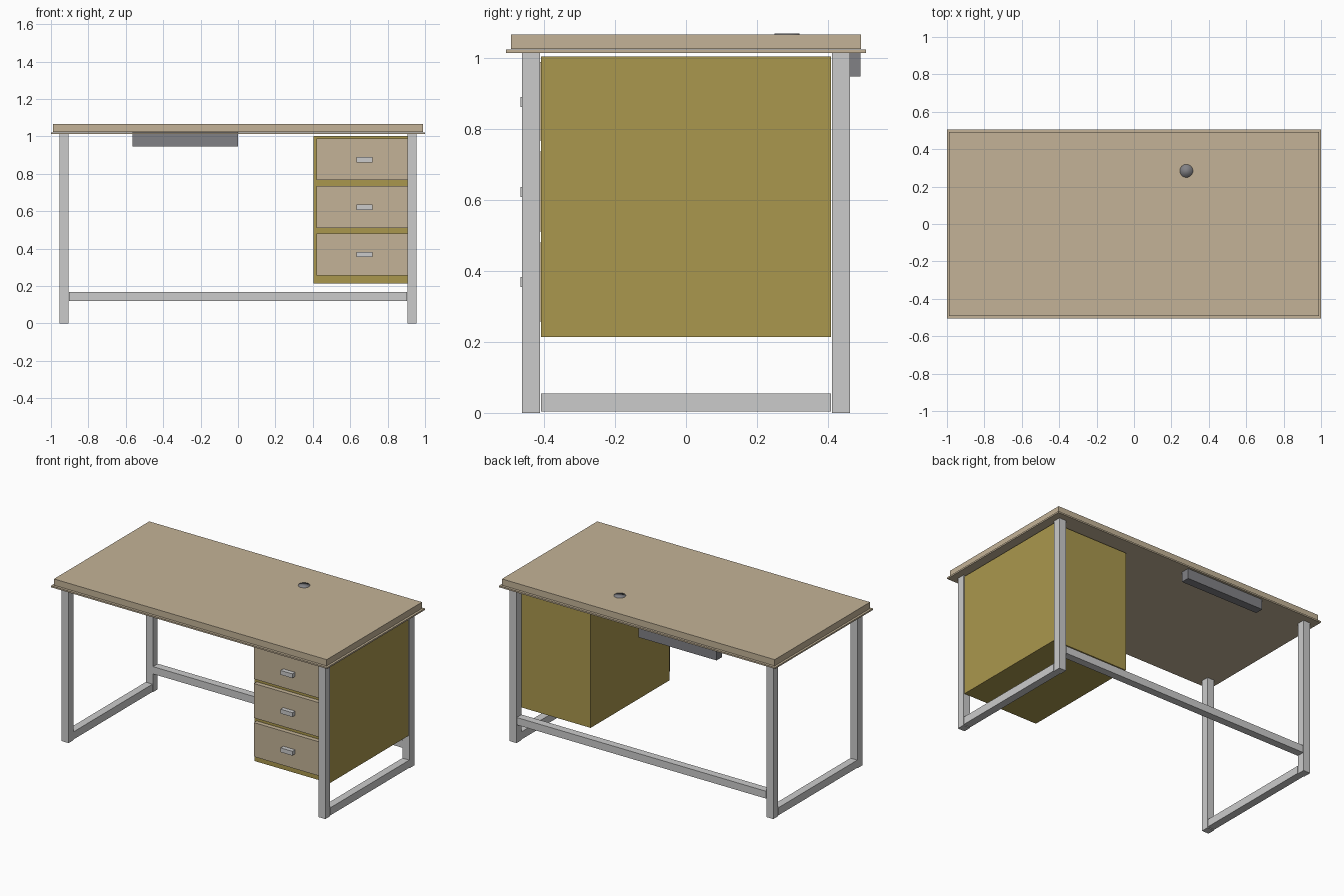
import bpy

if "Cube" in bpy.data.objects:
    bpy.data.objects.remove(bpy.data.objects["Cube"])


def material(name, rgb):
    m = bpy.data.materials.new(name)
    m.diffuse_color = (*rgb, 1)
    m.use_nodes = True
    m.node_tree.nodes["Principled BSDF"].inputs["Base Color"].default_value = m.diffuse_color
    return m


wood = material("wood", (0.55, 0.45, 0.31))
olive = material("olive", (0.40, 0.31, 0.075))
dark = material("dark_grey", (0.22, 0.22, 0.235))


def box(name, x, y, z, mat=None):
    """Box from (min, max) ranges on each axis."""
    bpy.ops.mesh.primitive_cube_add(size=1, location=[sum(r) / 2 for r in (x, y, z)])
    o = bpy.context.object
    o.name = name
    o.scale = [r[1] - r[0] for r in (x, y, z)]
    bpy.ops.object.transform_apply(location=False, rotation=False, scale=True)
    if mat:
        o.data.materials.append(mat)
    return o


# Two-layer tabletop
box("top_underlay", (-1, 1), (-0.506, 0.506), (1.012, 1.022), wood)
box("tabletop", (-0.988, 0.988), (-0.493, 0.493), (1.024, 1.065), wood)

# Side frames: two legs and a floor rail on each side
for side, s in (("left", -1), ("right", 1)):
    x = sorted((s * 0.905, s * 0.955))
    for end, t in (("front", -1), ("back", 1)):
        y = sorted((t * 0.411, t * 0.461))
        box(f"{end}_{side}_leg", x, y, (0, 1.012))
    box(f"{side}_floor_rail", x, (-0.408, 0.408), (0.004, 0.054))

# Rail between the back legs
box("back_rail", (-0.903, 0.903), (0.411, 0.461), (0.12, 0.168))

# Drawer cabinet with three drawers and handles
box("cabinet", (0.405, 0.95), (-0.408, 0.408), (0.213, 1.003), olive)
for i, (z0, z1) in enumerate(((0.766, 0.988), (0.511, 0.736), (0.257, 0.480))):
    box(f"drawer_{i + 1}", (0.421, 0.934), (-0.437, -0.40), (z0, z1), wood)
    zc = (0.875, 0.621, 0.368)[i]
    box(f"drawer_handle_{i + 1}", (0.634, 0.719), (-0.465, -0.435),
        (zc - 0.014, zc + 0.014))

# Cable tray under the back edge
box("cable_tray", (-0.565, 0), (0.436, 0.491), (0.946, 1.023), dark)

# Round cable grommet
bpy.ops.mesh.primitive_cylinder_add(vertices=32, radius=0.035, depth=0.043,
                                    location=(0.28, 0.284, 1.0455))
grommet = bpy.context.object
grommet.name = "cable_grommet"
grommet.data.materials.append(dark)
bpy.ops.object.shade_smooth()
